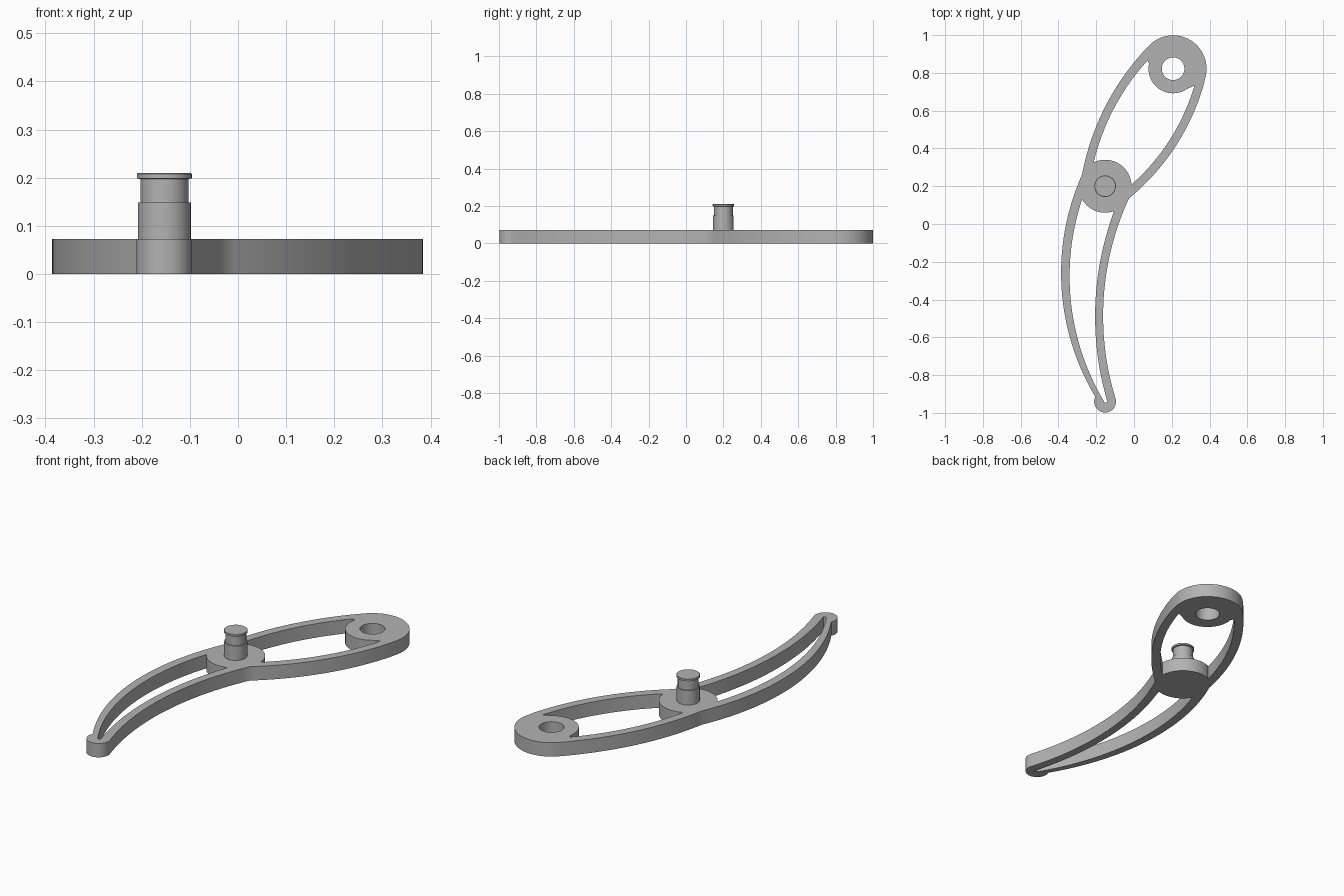
import bpy, bmesh, math
from mathutils import Vector

cube = bpy.data.objects.get("Cube")
if cube:
    bpy.data.objects.remove(cube, do_unlink=True)

grey = bpy.data.materials.new("satin grey")
grey.use_nodes = True
colour = (0.45, 0.45, 0.45, 1)
grey.diffuse_color = colour
grey.node_tree.nodes["Principled BSDF"].inputs["Base Color"].default_value = colour

THICK = 0.073
EYE, HUB, TIP = Vector((0.207, 0.822)), Vector((-0.153, 0.2)), Vector((-0.153, -0.94))


def around(c, r, p, q, turn, n=28):
    """Arc about c from the direction of p to that of q; turn is 1 (ccw) or -1."""
    a = math.atan2(p[1] - c[1], p[0] - c[0])
    b = math.atan2(q[1] - c[1], q[0] - c[0])
    sweep = turn * (((b - a) * turn) % math.tau)
    return [Vector((c[0] + r * math.cos(a + sweep * i / n),
                    c[1] + r * math.sin(a + sweep * i / n))) for i in range(n + 1)]


def bow(p, m, q, n=28):
    """Circular arc from p through m to q."""
    p, m, q = Vector(p), Vector(m), Vector(q)
    u, v = m - p, q - p
    d = 2 * u.cross(v)
    c = p + Vector((v.y * u.length_squared - u.y * v.length_squared,
                    u.x * v.length_squared - v.x * u.length_squared)) / d
    return around(c, (p - c).length, p, q, 1 if d > 0 else -1, n)


def finish(name, bm):
    bmesh.ops.recalc_face_normals(bm, faces=bm.faces)
    mesh = bpy.data.meshes.new(name)
    bm.to_mesh(mesh)
    bm.free()
    mesh.materials.append(grey)
    ob = bpy.data.objects.new(name, mesh)
    bpy.context.collection.objects.link(ob)
    bpy.ops.object.select_all(action='DESELECT')
    ob.select_set(True)
    bpy.context.view_layer.objects.active = ob
    bpy.ops.object.shade_smooth_by_angle(angle=math.radians(30))
    return ob


# Outer outline: two bowed arms with a round eye end and a small round tip
top_l, top_r = (0.069, 0.934), (0.378, 0.77)
waist_l, waist_r = (-0.275, 0.262), (-0.027, 0.135)
tip_l, tip_r = (-0.205, -0.915), (-0.096, -0.93)
outline = (bow(top_l, (-0.156, 0.614), waist_l)
           + bow(waist_l, (-0.386, -0.267), tip_l)
           + around(TIP, 0.058, tip_l, tip_r, 1)
           + bow(tip_r, (-0.161, -0.40), waist_r)
           + bow(waist_r, (0.216, 0.405), top_r)
           + around(EYE, 0.177, top_r, top_l, 1))

# Upper window, between the eye and the hub
hub_l, hub_r = (-0.214, 0.325), (-0.013, 0.209)
upper = (bow((0.071, 0.865), (-0.116, 0.593), hub_l)
         + around(HUB, 0.14, hub_l, hub_r, -1)
         + bow(hub_r, (0.179, 0.43), (0.32, 0.733))
         + around(EYE, 0.13, (0.28, 0.714), (0.079, 0.849), -1))

# Lower window, between the hub and the tip
low_l, low_r = (-0.275, 0.13), (-0.106, 0.066)
lower = (bow(low_l, (-0.341, -0.267), (-0.156, -0.944))
         + bow((-0.14, -0.944), (-0.206, -0.495), low_r)
         + around(HUB, 0.14, low_r, low_l, -1))

# Round hole through the eye
eye_hole = [EYE + Vector((0.06 * math.cos(t), 0.06 * math.sin(t)))
            for t in (math.tau * i / 48 for i in range(48))]

# Arm plate: fill the outline around the windows, then thicken it
bm = bmesh.new()
for loop in (outline, upper, lower, eye_hole):
    vs = [bm.verts.new((p.x, p.y, 0)) for p in loop]
    for a, b in zip(vs, vs[1:] + vs[:1]):
        bm.edges.new((a, b))
bmesh.ops.remove_doubles(bm, verts=bm.verts, dist=0.003)
bmesh.ops.triangle_fill(bm, edges=bm.edges[:], use_beauty=True, normal=(0, 0, 1))
ext = bmesh.ops.extrude_face_region(bm, geom=bm.faces[:])
bmesh.ops.translate(bm, vec=(0, 0, THICK),
                    verts=[g for g in ext["geom"] if isinstance(g, bmesh.types.BMVert)])
finish("arm_plate", bm)

# Stepped pin on the hub, turned from a half profile
profile = [(0.0, THICK - 0.01), (0.055, THICK - 0.01), (0.055, 0.149), (0.05, 0.149),
           (0.05, 0.197), (0.057, 0.199), (0.057, 0.208), (0.055, 0.21), (0.0, 0.21)]
bm = bmesh.new()
vs = [bm.verts.new((r, 0, z)) for r, z in profile]
edges = [bm.edges.new(pair) for pair in zip(vs, vs[1:])]
bmesh.ops.spin(bm, geom=vs + edges, cent=(0, 0, 0), axis=(0, 0, 1),
               angle=math.tau, steps=48)
bmesh.ops.remove_doubles(bm, verts=bm.verts, dist=0.0005)
pin = finish("hub_pin", bm)
pin.location = (HUB.x, HUB.y, 0)
